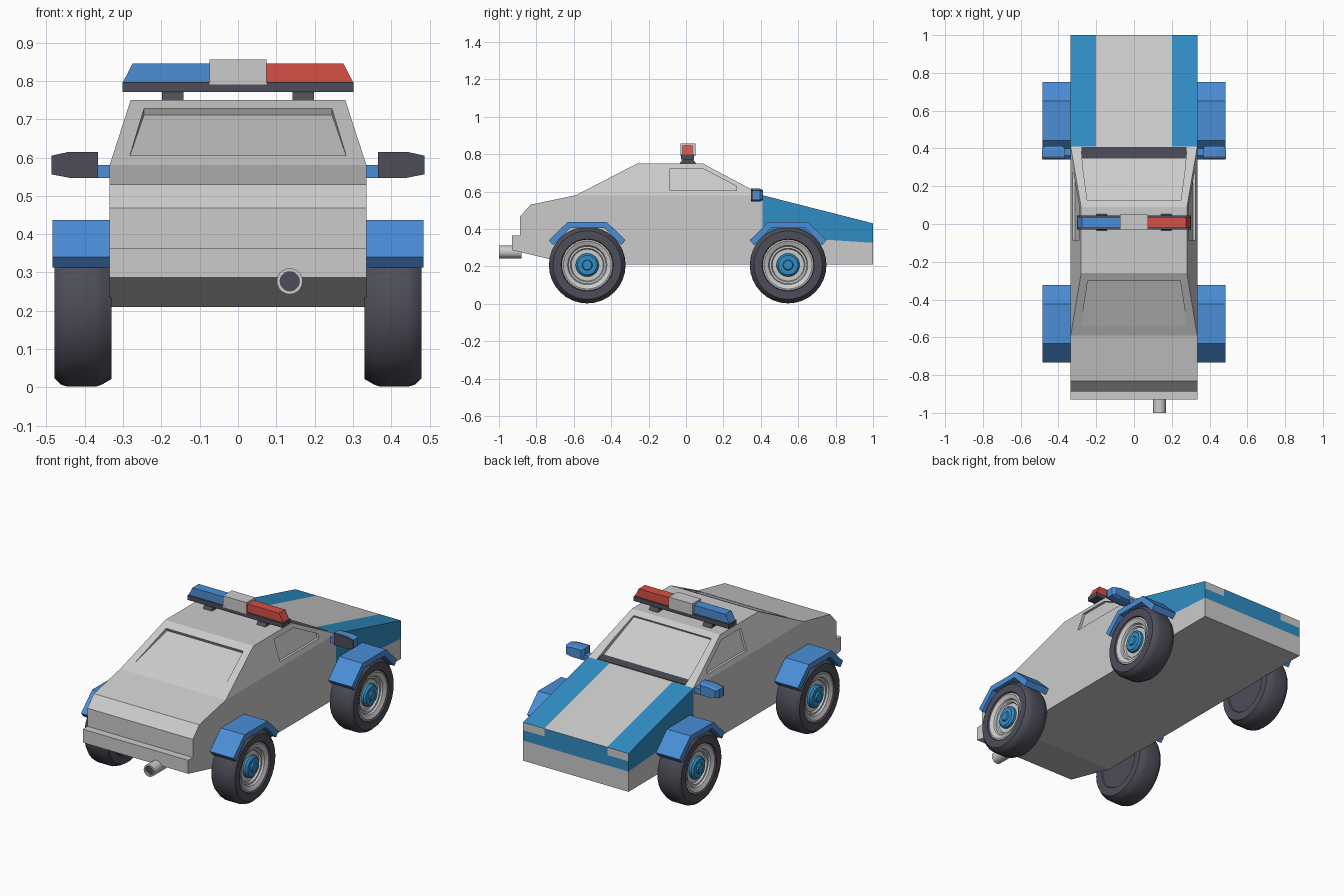
import bpy, bmesh, math
from mathutils import Vector

if "Cube" in bpy.data.objects:
    bpy.data.objects.remove(bpy.data.objects["Cube"])


def material(name, rgb):
    m = bpy.data.materials.new(name)
    m.diffuse_color = (*rgb, 1)
    m.use_nodes = True
    m.node_tree.nodes["Principled BSDF"].inputs["Base Color"].default_value = m.diffuse_color
    return m


GREY = None
PAINT = material("paint_blue", (0.03, 0.27, 0.56))
BLUE = material("trim_blue", (0.07, 0.27, 0.68))
DARK = material("dark_rubber", (0.075, 0.075, 0.1))
RED = material("lamp_red", (0.68, 0.08, 0.06))


def finish(name, bm, mat=None, smooth=False):
    bmesh.ops.recalc_face_normals(bm, faces=bm.faces)
    if smooth:
        for f in bm.faces:
            f.smooth = True
        for e in bm.edges:
            e.smooth = e.calc_face_angle(3.0) < math.radians(30)
    me = bpy.data.meshes.new(name)
    bm.to_mesh(me)
    bm.free()
    if mat:
        me.materials.append(mat)
    ob = bpy.data.objects.new(name, me)
    bpy.context.collection.objects.link(ob)
    return ob


def hull(name, pts, mat=None):
    bm = bmesh.new()
    for p in pts:
        bm.verts.new(p)
    bmesh.ops.convex_hull(bm, input=bm.verts)
    bmesh.ops.dissolve_limit(bm, angle_limit=0.01, verts=bm.verts, edges=bm.edges)
    return finish(name, bm, mat)


def box(name, x, y, z, mat=None):
    return hull(name, [(a, b, c) for a in x for b in y for c in z], mat)


def extrude_x(name, prof, x0, x1, mat=None):
    """Closed (y, z) profile extruded from x0 to x1."""
    bm = bmesh.new()
    f = bm.faces.new([bm.verts.new((x0, y, z)) for y, z in prof])
    ext = bmesh.ops.extrude_face_region(bm, geom=[f])["geom"]
    bmesh.ops.translate(bm, vec=(x1 - x0, 0, 0),
                        verts=[v for v in ext if isinstance(v, bmesh.types.BMVert)])
    return finish(name, bm, mat)


def lathe(name, prof, mat, centre, axis, n=32):
    """Revolve (radius, offset) points about an axis through centre."""
    bm = bmesh.new()
    q = Vector((0, 0, 1)).rotation_difference(Vector(axis))
    rings = []
    for r, h in prof:
        ring = []
        for i in range(n if r else 1):
            a = 2 * math.pi * i / n
            ring.append(bm.verts.new(Vector(centre) + q @ Vector((r * math.cos(a), r * math.sin(a), h))))
        rings.append(ring)
    for a, b in zip(rings, rings[1:]):
        for i in range(n):
            j = (i + 1) % n
            quad = [a[i % len(a)], a[j % len(a)], b[j % len(b)], b[i % len(b)]]
            bm.faces.new(list(dict.fromkeys(quad)))
    return finish(name, bm, mat, True)


# Body shell: side outline with half widths, tapered cabin above the belt line
outline = [(1, .21, .335), (1, .43, .335), (.41, .58, .335), (.09, .75, .28),
           (-.26, .75, .28), (-.59, .58, .335), (-.83, .53, .335), (-.887, .468, .335),
           (-.887, .364, .335), (-.93, .364, .335), (-.93, .287, .335), (-.61, .21, .335)]
bm = bmesh.new()
L = [bm.verts.new((-w, y, z)) for y, z, w in outline]
R = [bm.verts.new((w, y, z)) for y, z, w in outline]
for i in range(len(L)):
    j = (i + 1) % len(L)
    bm.faces.new((L[i], L[j], R[j], R[i]))
for S in (L, R):
    bm.faces.new(S[2:6])
    bm.faces.new(S[:3] + S[5:])

# Split the nose along the paint lines, then colour it
for co, no in [((0, .41, 0), (0, 1, 0)), ((.2, 0, 0), (1, 0, 0)), ((-.2, 0, 0), (1, 0, 0)),
               ((0, 1, .385), (0, 0, 1)), ((0, 1, .326), (0, .065, 1))]:
    fs = [f for f in bm.faces if no[1] == 1 or f.calc_center_median().y > .41]
    geom = set(fs) | {e for f in fs for e in f.edges} | {v for f in fs for v in f.verts}
    bmesh.ops.bisect_plane(bm, geom=list(geom), plane_co=co, plane_no=no, dist=1e-5)
for f in bm.faces:
    c = f.calc_center_median()
    if c.y < .41 or c.z < .326 + .065 * (1 - c.y):
        continue
    lamp = c.y > .999 and c.z > .385 and abs(c.x) > .2
    hood_mid = c.y < .999 and abs(c.x) < .2
    f.material_index = 0 if lamp or hood_mid else 1
body = finish("body", bm)
body.data.materials.append(material("body_grey", (.8, .8, .8)))
body.data.materials.append(PAINT)

# Window recess cutters
cutters = []
pts = []
for s in (-1, 1):
    pts += [(s * .28, .46, .583), (s * .28, .35, .583), (s * .247, .145, .775), (s * .247, .118, .722)]
cutters.append(hull("windscreen_cutter", pts))
pts = []
for s in (-1, 1):
    pts += [(s * .245, -.326, .772), (s * .245, -.294, .711), (s * .282, -.57, .65), (s * .282, -.54, .604)]
cutters.append(hull("rear_window_cutter", pts))
window = [(-.085, .605), (-.085, .723), (.09, .723), (.27, .628), (.27, .605)]
for s in (-1, 1):
    cutters.append(hull("side_window_cutter", [
        (s * (.335 - (z - .58) * .3235 + d), y, z) for y, z in window for d in (.05, -.014)]))
bpy.context.view_layer.objects.active = body
for c in cutters:
    m = body.modifiers.new("recess", 'BOOLEAN')
    m.operation, m.solver, m.object = 'DIFFERENCE', 'EXACT', c
    bpy.ops.object.modifier_apply(modifier=m.name)
    bpy.data.objects.remove(c)
box("windscreen_cowl", (-.279, .279), (.345, .408), (.578, .585), DARK)

# Wheels and fenders
tyre = [(0, 0), (.135, 0), (.14, -.006), (.185, -.006), (.2, .02), (.205, .035), (.205, .108),
        (.2, .125), (.183, .143), (.14, .143), (.134, .13), (.134, .06), (0, .06)]
rim = [(.136, .07), (.136, .137), (.128, .139), (.105, .128), (.1, .118), (.09, .118),
       (.085, .108), (0, .108)]
hub = [(.062, .1), (.062, .122), (.052, .132), (.028, .132), (.024, .14), (0, .14)]
arch = [(-.205, .34), (-.105, .437), (.105, .437), (.205, .34), (.182, .313), (.092, .405),
        (-.092, .405), (-.182, .313)]
for side, s in (("left", -1), ("right", 1)):
    for end, y in (("nose", .546), ("tail", -.528)):
        tag = f"{end}_{side}"
        for part, prof, mat in (("tyre", tyre, DARK), ("rim", rim, GREY), ("hub", hub, PAINT)):
            lathe(f"{part}_{tag}", prof, mat, (s * .336, y, .207), (s, 0, 0))
        extrude_x(f"fender_{tag}", [(y + a, z) for a, z in arch], s * .33, s * .484, BLUE)

    # Wing mirrors
    shape = [(.365, .547), (.365, .615), (.44, .615), (.486, .605), (.486, .556), (.44, .547)]
    hull(f"mirror_shell_{side}", [(s * x, .358, z) for x, z in shape] + [(s * x, .395, z) for x, z in shape]
         + [(s * (.425 + (x - .425) * .8), .412, .581 + (z - .581) * .8) for x, z in shape], BLUE)
    hull(f"mirror_glass_{side}", [(s * x, y, z) for x, z in shape for y in (.348, .358)], DARK)
    box(f"mirror_arm_{side}", (s * .325, s * .37), (.362, .4), (.547, .58), BLUE)

    # Roof lamps and their feet
    hull(f"lamp_{side}", [(s * x, y, z) for x, z in ((.07, .797), (.3, .797), (.275, .845), (.07, .845))
                          for y in (-.02, .036)], RED if s > 0 else BLUE)
    hull(f"lightbar_foot_{side}", [(s * x, .01 + k * d, z) for x in (.142, .198) for k in (-1, 1)
                                   for d, z in ((.045, .748), (.028, .772))], DARK)

box("lightbar_base", (-.302, .302), (-.028, .044), (.771, .797), DARK)
box("lightbar_centre", (-.075, .075), (-.03, .05), (.79, .856))

# Exhaust pipe with dark bore
lathe("exhaust_pipe", [(.034, .12), (.034, 0), (.025, 0), (.025, .06)], GREY, (.135, -1, .277), (0, 1, 0), 20)
lathe("exhaust_bore", [(.025, .012), (0, .012)], DARK, (.135, -1, .277), (0, 1, 0), 20)
